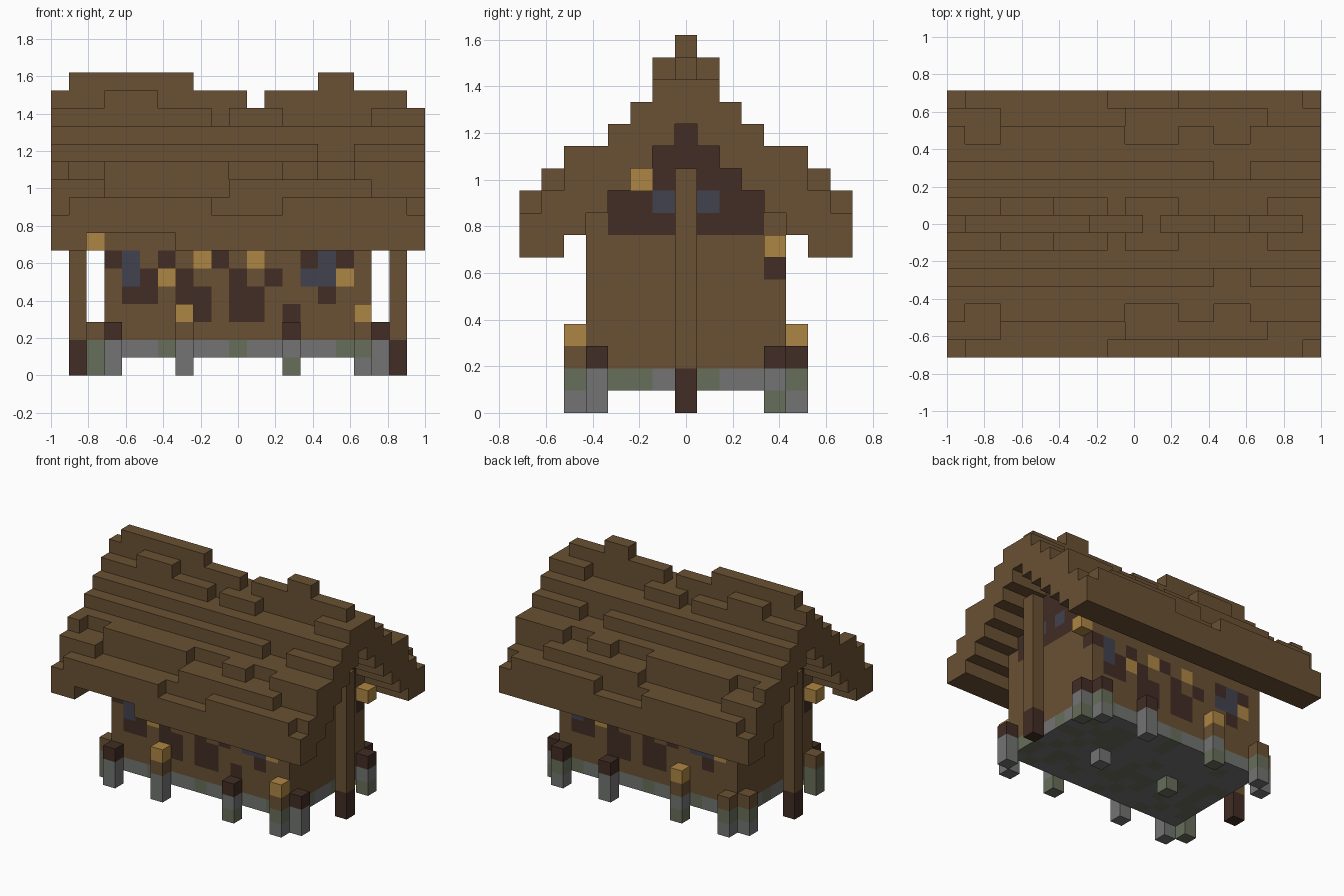
import bpy, bmesh, random
from mathutils import Vector

random.seed(4)
V = 2 / 21  # block edge length

cube = bpy.data.objects.get("Cube")
if cube:
    bpy.data.objects.remove(cube, do_unlink=True)

PALETTE = {
    "B": ("brown_wood", (0.144, 0.082, 0.033)),
    "D": ("dark_wood", (0.054, 0.026, 0.018)),
    "G": ("golden_wood", (0.42, 0.238, 0.056)),
    "W": ("blue_glass", (0.054, 0.054, 0.08)),
    "S": ("grey_stone", (0.168, 0.174, 0.168)),
    "M": ("mossy_stone", (0.136, 0.156, 0.102)),
}
KEYS = list(PALETTE)
MATS = []
for label, rgb in PALETTE.values():
    m = bpy.data.materials.new(label)
    m.use_nodes = True
    m.diffuse_color = (*rgb, 1)
    bsdf = m.node_tree.nodes["Principled BSDF"]
    bsdf.inputs["Base Color"].default_value = (*rgb, 1)
    bsdf.inputs["Roughness"].default_value = 0.9
    MATS.append(m)


def build(name, cells):
    """Make one flat-faced object from grid blocks, keeping only outer faces."""
    bm = bmesh.new()
    corners = {}

    def corner(p):
        key = tuple(round(c * 2) for c in p)
        if key not in corners:
            corners[key] = bm.verts.new(p * V)
        return corners[key]

    for (i, j, k), colour in cells.items():
        centre = Vector((i, j, k + 0.5))
        for axis in range(3):
            for sign in (-1, 1):
                n = Vector((0, 0, 0))
                n[axis] = sign
                if (i + int(n.x), j + int(n.y), k + int(n.z)) in cells:
                    continue
                u, w = Vector((0, 0, 0)), Vector((0, 0, 0))
                u[(axis + 1) % 3] = 0.5
                w[(axis + 2) % 3] = 0.5 * sign
                mid = centre + n / 2
                quad = [mid - u - w, mid + u - w, mid + u + w, mid - u + w]
                face = bm.faces.new([corner(p) for p in quad])
                face.material_index = KEYS.index(colour)
    mesh = bpy.data.meshes.new(name)
    bm.to_mesh(mesh)
    bm.free()
    for m in MATS:
        mesh.materials.append(m)
    obj = bpy.data.objects.new(name, mesh)
    bpy.context.collection.objects.link(obj)
    return obj


def span(a, b):
    return range(a, b + 1)


# Stone slab with moss patches
slab = {}
for i in span(-7, 7):
    for j in span(-4, 4):
        slab[i, j, 1] = "M" if random.random() < 0.28 else "S"
    slab[i, -4, 1] = slab[i, 4, 1] = "M" if i in (-4, 0, 6) else "S"
for side in (-7, 7):
    for j in span(-4, 4):
        slab[side, j, 1] = "M" if j in (-3, -2, 1) else "S"
build("foundation_slab", slab)

# Corner and edge piers: foot, slab level, then timber caps
piers = {
    (-7, -5): "SSD", (-3, -5): "SSBG", (3, -5): "MSD", (7, -5): "SMBG",
    (-7, 5): "SMB", (-3, 5): "MSBG", (3, 5): "SSD", (7, 5): "SMD",
    (-8, -4): "MMB", (8, -4): "SSD", (-8, 4): "SMB", (8, 4): "MSD",
    (-3, 0): "M", (3, 0): "S",
}
build("foundation_piers", {(i, j, k): c for (i, j), column in piers.items()
                           for k, c in enumerate(column)})

# Long walls: patterned rows from the eave downward
ROWS = ["BBBBBBBBBBBBBBB",
        "BBBBBBBBBBBBBBB",
        "DWBDBGDBGBBDWDB",
        "BWDGDBBDBDBWWGB",
        "BDDBDDBDDBBBDBB",
        "BBBBDDBDDBDBBBB",
        "BBBBBBBBBBBBBBB"]
for name, j, step in (("front_wall", -4, 1), ("back_wall", 4, -1)):
    build(name, {(x - 7, j, 8 - r): c for r, row in enumerate(ROWS)
                 for x, c in enumerate(row[::step])})

# End walls with dark stepped gables
for name, side in (("left_wall", 7), ("right_wall", -7)):
    wall = {(side, j, k): "B" for j in span(-3, 3) for k in span(2, 7)}
    wall.update({(side, j, k): "D" for k in span(8, 12)
                 for j in span(k - 12, 12 - k)})
    wall[side, -1, 9] = wall[side, 1, 9] = "W"
    wall[side, -2 if side > 0 else 2, 10] = "G"
    build(name, wall)

# Ridge posts standing free of each end wall
for name, side in (("left_ridge_post", 9), ("right_ridge_post", -9)):
    build(name, {(side, 0, k): "D" if k < 2 else "B" for k in span(0, 10)})

# Hanging lanterns under the eaves
build("lanterns", {(8, 4, 7): "G", (-8, -4, 7): "G"})

# Ragged shingle roof: stepped shell, raised and missing shingles per course
ALL = set(span(-10, 10))
raised = {
    0: {*span(-9, -3), 5, 6},
    1: set(span(-7, -5)),
    5: ALL - {-9, -8, 0, 1, 2, 5, 6},
    6: {*span(-10, -8), *span(0, 7)},
    7: ALL - {-10, -1, 0, 1, 2, 10},
}
missing = {0: {1, 10}, 1: {-1, *span(3, 7)}, 3: {5, 6}}
roof = {}
for i in ALL:
    for j in span(-7, 7):
        course = abs(j)
        top = 15 - course
        top += (i in raised.get(course, ())) - (i in missing.get(course, ()))
        bottom = max(7, 13 - course)
        if j <= -6 and -8 <= i <= -4:
            bottom = 8  # broken stretch of the front eave
        for k in span(bottom, top):
            roof[i, j, k] = "B"
build("shingle_roof", roof)
